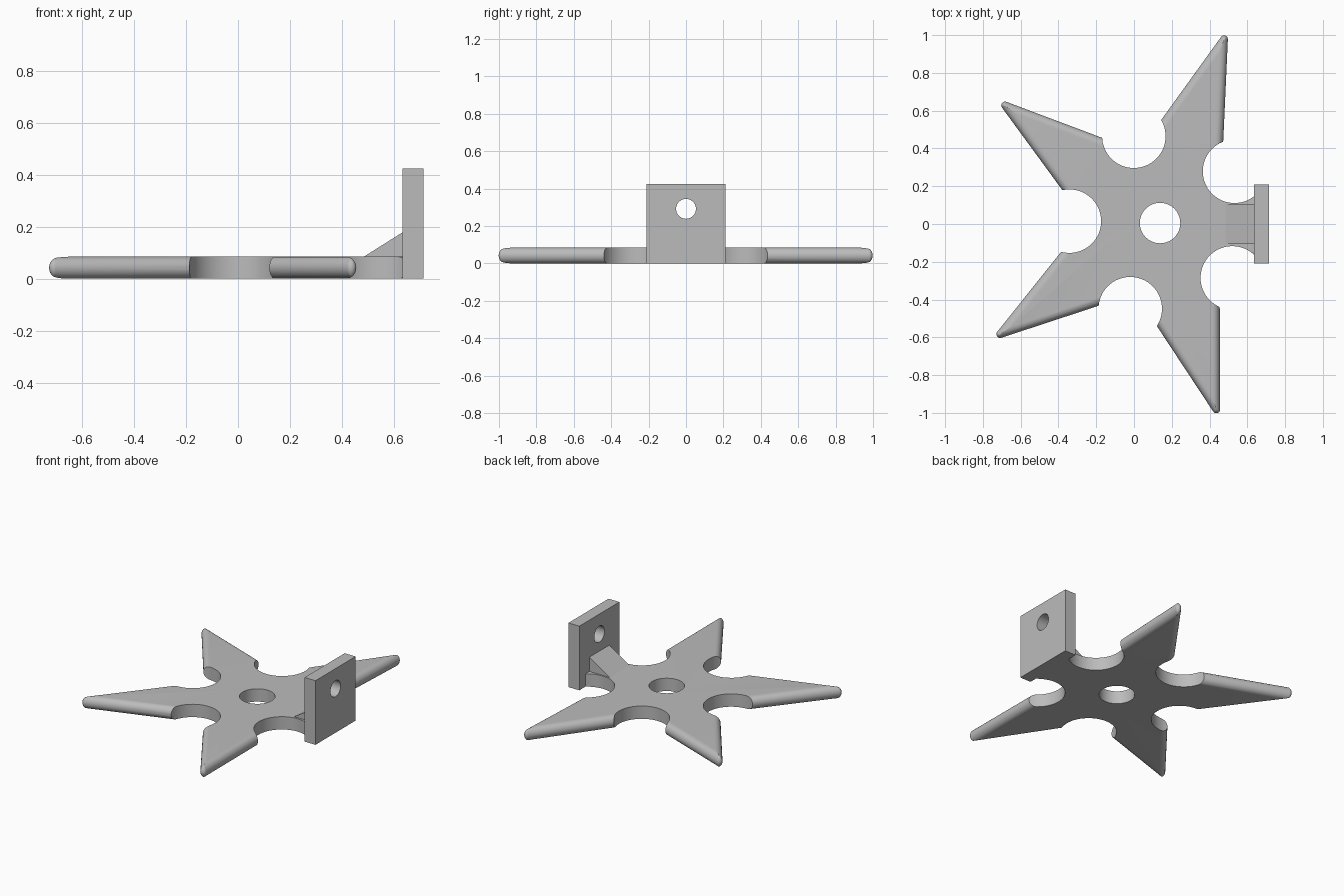
import bpy, bmesh
from math import sin, cos, pi, radians, hypot, atan
from mathutils import Vector, Matrix

if "Cube" in bpy.data.objects:
    bpy.data.objects.remove(bpy.data.objects["Cube"])

steel = bpy.data.materials.new("grey steel")
steel.use_nodes = True
grey = (0.5, 0.5, 0.5, 1)
steel.diffuse_color = grey
steel.node_tree.nodes["Principled BSDF"].inputs["Base Color"].default_value = grey

CENTRE = Vector((0.138, 0.005, 0))
THICK = 0.085
TURN = radians(-1.2)
STEP = 2 * pi / 5
SLOPE, HALF = 0.298, 0.328      # arm edge: half width = HALF - SLOPE * distance
TIP_R, ROUND = 0.02, 0.04


def make(name, bm):
    bmesh.ops.recalc_face_normals(bm, faces=bm.faces)
    me = bpy.data.meshes.new(name)
    bm.to_mesh(me)
    bm.free()
    me.materials.append(steel)
    ob = bpy.data.objects.new(name, me)
    bpy.context.collection.objects.link(ob)
    return ob


def box(name, lo, hi):
    bm = bmesh.new()
    lo, hi = Vector(lo), Vector(hi)
    size = Matrix.Diagonal((hi - lo).to_4d())
    bmesh.ops.create_cube(bm, size=1, matrix=Matrix.Translation((lo + hi) / 2) @ size)
    return make(name, bm)


def cylinder(name, centre, radius, depth, turn=Matrix.Identity(4)):
    bm = bmesh.new()
    bmesh.ops.create_cone(bm, cap_ends=True, segments=64, radius1=radius, radius2=radius,
                          depth=depth, matrix=Matrix.Translation(centre) @ turn)
    return make(name, bm)


def cut(target, cutter):
    cutter.hide_render = True
    bpy.context.view_layer.objects.active = target
    mod = target.modifiers.new("cut", "BOOLEAN")
    mod.operation, mod.solver, mod.object = "DIFFERENCE", "EXACT", cutter
    bpy.ops.object.modifier_apply(modifier=mod.name)
    bpy.data.objects.remove(cutter)


def smooth(ob):
    bpy.ops.object.select_all(action="DESELECT")
    ob.select_set(True)
    bpy.context.view_layer.objects.active = ob
    bpy.ops.object.shade_smooth_by_angle(angle=radians(30))


def star_outline(inset):
    """Five-armed outline, its edges moved inwards, with rounded tips."""
    slant = hypot(1, SLOPE)
    r = max(TIP_R - inset, 0.0005)
    tip = (HALF - slant * (inset + r)) / SLOPE
    valley = (HALF - slant * inset) / (sin(STEP / 2) + SLOPE * cos(STEP / 2))
    sweep = pi / 2 - atan(SLOPE)
    points = []
    for k in range(5):
        spin = Matrix.Rotation(TURN + k * STEP, 3, "Z")
        for i in range(-6, 7):
            a = sweep * i / 6
            points.append(spin @ Vector((tip + r * cos(a), r * sin(a), 0)))
        points.append(spin @ Vector((valley * cos(STEP / 2), valley * sin(STEP / 2), 0)))
    return points


# Star body: outlines stacked along a half-round edge
bm = bmesh.new()
rings = []
LAYERS = 14
for j in range(LAYERS + 1):
    a = -pi / 2 + pi * j / LAYERS
    z = THICK / 2 * (1 + sin(a))
    rings.append([bm.verts.new(p + CENTRE + Vector((0, 0, z)))
                  for p in star_outline(ROUND * (1 - cos(a)))])
for low, high in zip(rings, rings[1:]):
    for i in range(len(low)):
        n = (i + 1) % len(low)
        bm.faces.new((low[i], low[n], high[n], high[i]))
bm.faces.new(rings[0])
bm.faces.new(rings[-1])
star = make("star_body", bm)

# Round notches between the arms, centre hole, and the shortened right-hand arm
for k in range(5):
    a = TURN + (k + 0.5) * STEP
    cut(star, cylinder("notch_cutter", CENTRE + 0.48 * Vector((cos(a), sin(a), 0)), 0.168, 1))
cut(star, cylinder("centre_cutter", CENTRE, 0.107, 1))
cut(star, box("arm_cutter", (0.636, -0.5, -0.5), (1.5, 0.5, 0.5)))
smooth(star)

# Upright mounting plate with its screw hole
plate = box("mounting_plate", (0.635, -0.21, 0), (0.715, 0.21, 0.425))
cut(plate, cylinder("screw_cutter", (0.675, 0, 0.292), 0.053, 1, Matrix.Rotation(pi / 2, 4, "Y")))
smooth(plate)

# Sloping brace between the arm and the plate
bm = bmesh.new()
profile = [(0.485, THICK), (0.636, THICK), (0.636, 0.18)]
side = bm.faces.new([bm.verts.new((x, -0.105, z)) for x, z in profile])
grown = bmesh.ops.extrude_face_region(bm, geom=[side])["geom"]
bmesh.ops.translate(bm, vec=(0, 0.21, 0), verts=[v for v in grown if isinstance(v, bmesh.types.BMVert)])
make("brace", bm)
